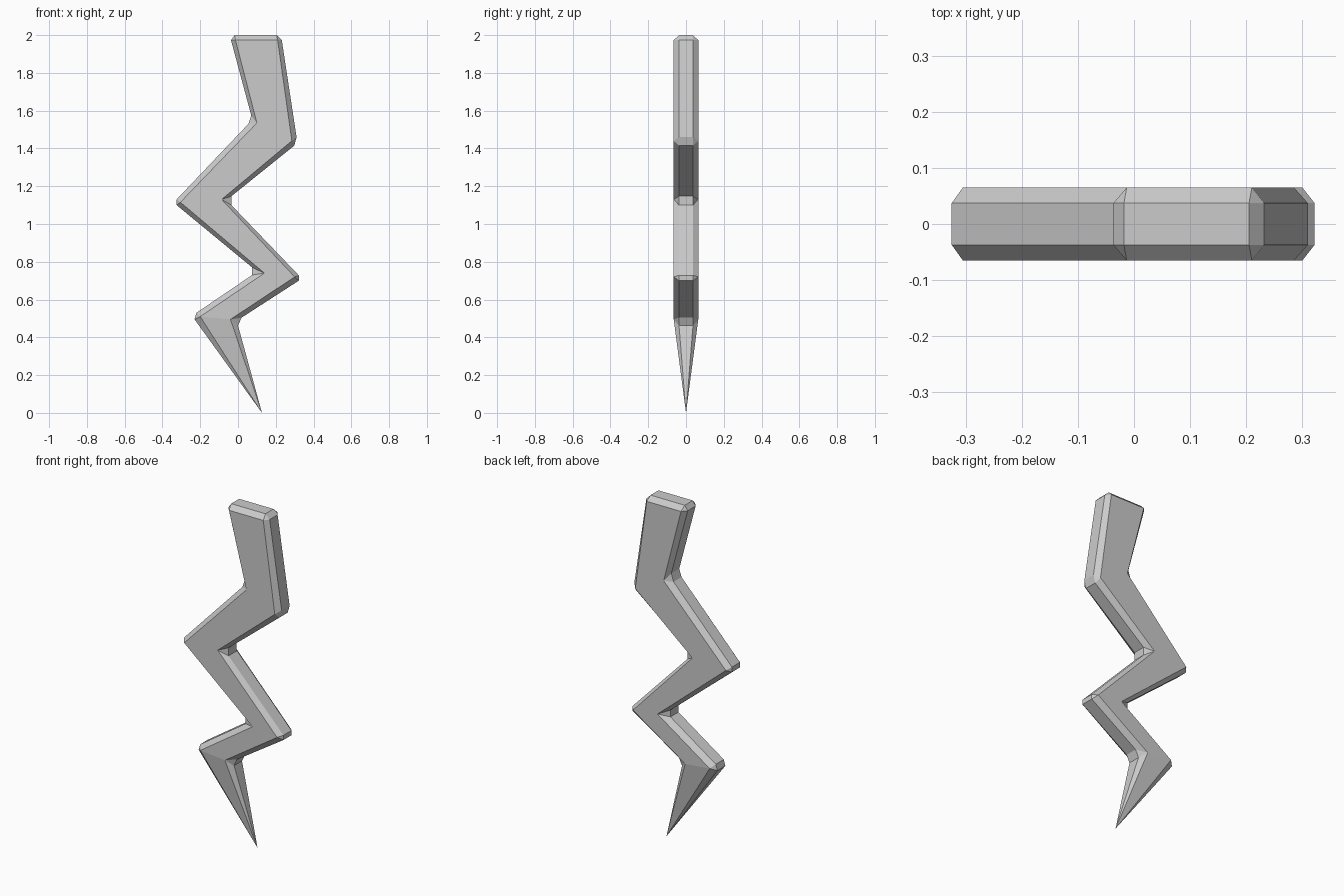
import bpy, bmesh

if "Cube" in bpy.data.objects:
    bpy.data.objects.remove(bpy.data.objects["Cube"])

HALF, WALL = 0.065, 0.037    # half depth of the flat faces and of the side walls
TIP = (0.127, 0, 0)

# Each corner: flat-face point, then the two side-wall points of its bevel (x, z)
corners = [
    ((-.20, .51), (-.23, .495), (-.22, .53)),
    ((.14, .74), (.075, .73), (.075, .77)),
    ((-.305, 1.115), (-.325, 1.10), (-.325, 1.13)),
    ((.10, 1.535), (.055, 1.53), (.07, 1.575)),
    ((-.013, 1.973), (-.037, 1.973), (-.018, 2)),
    ((.21, 1.973), (.205, 2), (.232, 1.973)),
    ((.285, 1.44), (.31, 1.46), (.298, 1.415)),
    ((-.087, 1.13), (-.035, 1.147), (-.035, 1.10)),
    ((.30, .72), (.322, .728), (.322, .70)),
    ((-.04, .495), (.02, .505), (0, .463)),
]

bm = bmesh.new()
tip = bm.verts.new(TIP)


def make_side(sign):
    """Flat face, bevel strip and tip facets of one side; returns the wall rim."""
    flat, rim = [], []
    for f, a, b in corners:
        flat.append(bm.verts.new((f[0], sign * HALF, f[1])))
        rim += [bm.verts.new((p[0], sign * WALL, p[1])) for p in (a, b)]
    bm.faces.new(flat)
    for i in range(len(flat)):
        bm.faces.new((flat[i], rim[2 * i], rim[2 * i + 1]))
        if i + 1 < len(flat):
            bm.faces.new((flat[i], rim[2 * i + 1], rim[2 * i + 2], flat[i + 1]))
    # spike facets
    bm.faces.new((flat[-1], flat[0], tip))
    bm.faces.new((flat[0], rim[0], tip))
    bm.faces.new((rim[-1], flat[-1], tip))
    return rim


front, back = make_side(-1), make_side(1)

# Side walls joining front and back, closing at the tip
for i in range(len(front) - 1):
    bm.faces.new((front[i], front[i + 1], back[i + 1], back[i]))
bm.faces.new((front[0], back[0], tip))
bm.faces.new((front[-1], back[-1], tip))

bmesh.ops.recalc_face_normals(bm, faces=bm.faces)
mesh = bpy.data.meshes.new("lightning_bolt")
bm.to_mesh(mesh)
bm.free()
bpy.context.collection.objects.link(bpy.data.objects.new("lightning_bolt", mesh))
